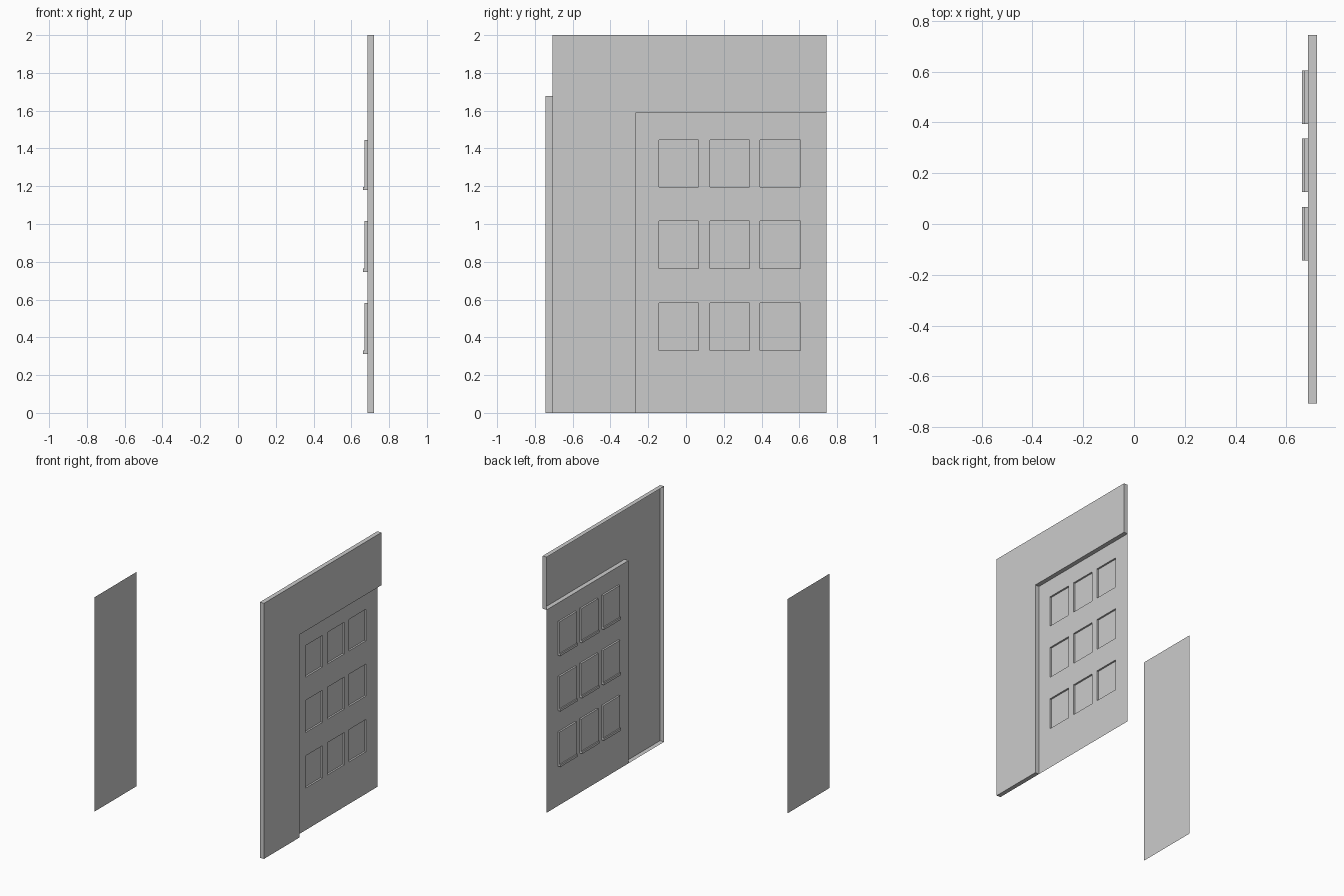
import bpy, bmesh

if "Cube" in bpy.data.objects:
    bpy.data.objects.remove(bpy.data.objects["Cube"])

X_OUT, X_DOOR, X_PANE, X_SILL = 0.72, 0.685, 0.671, 0.662
Y_MIN, Y_DOOR, Y_MAX = -0.707, -0.267, 0.744
Z_DOOR, Z_TOP = 1.587, 2.0
COLS = [(-0.143, 0.067), (0.126, 0.337), (0.393, 0.605)]
ROWS = [(0.329, 0.581), (0.764, 1.015), (1.197, 1.444)]


def finish(name, bm):
    me = bpy.data.meshes.new(name)
    bm.to_mesh(me)
    bm.free()
    ob = bpy.data.objects.new(name, me)
    bpy.context.collection.objects.link(ob)
    return ob


def face_at(bm, x, outline):
    return bm.faces.new([bm.verts.new((x, y, z)) for y, z in outline])


# L-shaped wall: outer face with edges returned inward, open at the back
bm = bmesh.new()
outline = [(Y_MIN, 0), (Y_DOOR, 0), (Y_DOOR, Z_DOOR),
           (Y_MAX, Z_DOOR), (Y_MAX, Z_TOP), (Y_MIN, Z_TOP)]
front = face_at(bm, X_OUT, outline)
back = [bm.verts.new((X_DOOR, y, z)) for y, z in outline]
fv = list(front.verts)
for i in range(len(fv)):
    j = (i + 1) % len(fv)
    bm.faces.new((fv[j], fv[i], back[i], back[j]))
finish("wall_shell", bm)

# Door sheet: a grid whose window cells are pushed back
bm = bmesh.new()
ys = [Y_DOOR] + [v for c in COLS for v in c] + [Y_MAX]
zs = [0] + [v for r in ROWS for v in r] + [Z_DOOR]
grid = [[bm.verts.new((X_DOOR, y, z)) for z in zs] for y in ys]
cells = []
for i in range(len(ys) - 1):
    for j in range(len(zs) - 1):
        f = bm.faces.new((grid[i][j], grid[i + 1][j],
                          grid[i + 1][j + 1], grid[i][j + 1]))
        if i % 2 and j % 2:
            cells.append(f)
for f in cells:
    new = bmesh.ops.extrude_discrete_faces(bm, faces=[f])["faces"][0]
    ring = list(new.verts)
    old = [min((v for col in grid for v in col),
               key=lambda g: (g.co - r.co).length) for r in ring]
    for r in ring:
        r.co.x = X_PANE
    for k in range(4):
        m = (k + 1) % 4
        if not bm.edges.get((ring[k], old[k])):
            pass
        if not any(set(g.verts) == {ring[k], ring[m], old[k], old[m]}
                   for g in ring[k].link_faces):
            bm.faces.new((old[k], old[m], ring[m], ring[k]))
bmesh.ops.recalc_face_normals(bm, faces=bm.faces)
if sum(f.normal.x for f in bm.faces) < 0:
    bmesh.ops.reverse_faces(bm, faces=bm.faces)
finish("door_with_windows", bm)

# Window sills behind the door sheet
for r, (z0, _) in enumerate(ROWS):
    for c, (y0, y1) in enumerate(COLS):
        bm = bmesh.new()
        bmesh.ops.create_cube(bm, size=1)
        for v in bm.verts:
            v.co.x = X_DOOR - 0.0005 if v.co.x > 0 else X_SILL
            v.co.y = y1 if v.co.y > 0 else y0
            v.co.z = z0 if v.co.z > 0 else z0 - 0.018
        finish(f"window_sill_{r}_{c}", bm)

# Separate flat panel on the opposite side
bm = bmesh.new()
face_at(bm, -X_OUT, [(-0.744, 0), (-0.225, 0), (-0.225, 1.677), (-0.744, 1.677)])
finish("side_panel", bm)
